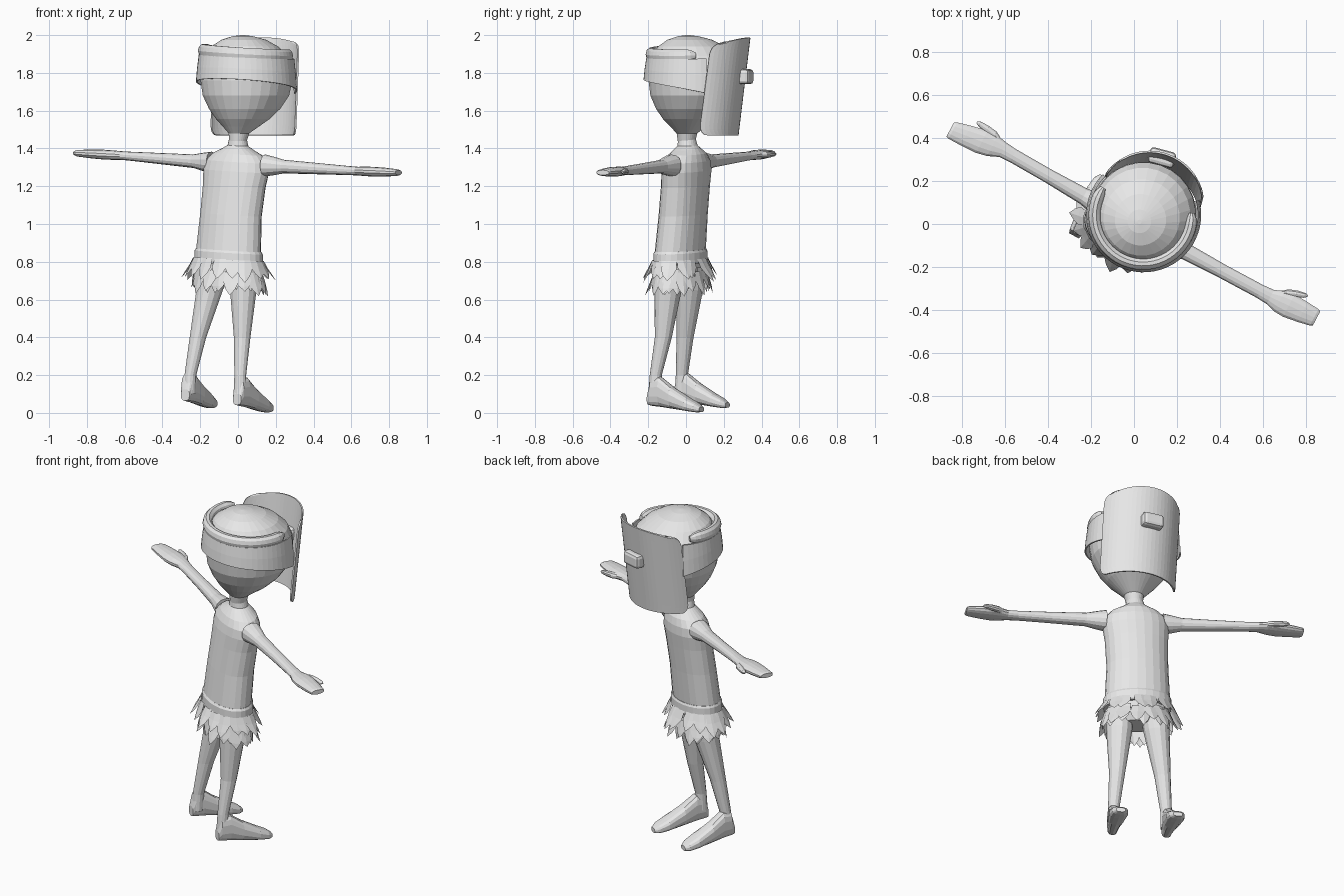
import bpy, bmesh, math, random
from mathutils import Vector as V

if "Cube" in bpy.data.objects:
    bpy.data.objects.remove(bpy.data.objects["Cube"])

random.seed(4)
grey = bpy.data.materials.new("plain grey")
grey.diffuse_color = (0.8, 0.8, 0.8, 1)
grey.use_nodes = True
grey.node_tree.nodes["Principled BSDF"].inputs["Base Color"].default_value = grey.diffuse_color

ANG = math.radians(-28)                       # the figure stands turned
U = V((math.cos(ANG), math.sin(ANG), -0.06))  # across the shoulders (slight roll)
F = V((-math.sin(ANG), math.cos(ANG), 0))     # facing direction
X, Y, Z = V((1, 0, 0)), V((0, 1, 0)), V((0, 0, 1))


def finish(name, bm):
    bmesh.ops.recalc_face_normals(bm, faces=bm.faces)
    me = bpy.data.meshes.new(name)
    bm.to_mesh(me)
    bm.free()
    me.materials.append(grey)
    ob = bpy.data.objects.new(name, me)
    bpy.context.collection.objects.link(ob)
    return ob


def loft(name, sections, a, b, n=16, power=1.0):
    """Skin rings given as (centre, radius along a, radius along b)."""
    bm = bmesh.new()
    rings = []
    for c, ra, rb in sections:
        ring = []
        for i in range(n):
            t = 2 * math.pi * (i + 0.5) / n
            ct, st = math.cos(t), math.sin(t)
            p = a * (ra * math.copysign(abs(ct) ** power, ct))
            q = b * (rb * math.copysign(abs(st) ** power, st))
            ring.append(bm.verts.new(V(c) + p + q))
        rings.append(ring)
    for r, s in zip(rings, rings[1:]):
        for i in range(n):
            j = (i + 1) % n
            bm.faces.new((r[i], r[j], s[j], s[i]))
    bm.faces.new(rings[0])
    bm.faces.new(rings[-1])
    return finish(name, bm)


def sheet(name, rows, thick):
    """Grid of points turned into a thin shell."""
    bm = bmesh.new()
    vs = [[bm.verts.new(p) for p in row] for row in rows]
    for r, s in zip(vs, vs[1:]):
        for i in range(len(r) - 1):
            bm.faces.new((r[i], r[i + 1], s[i + 1], s[i]))
    ob = finish(name, bm)
    m = ob.modifiers.new("thickness", 'SOLIDIFY')
    m.thickness = thick
    m.offset = 0
    return ob


# torso with neck
torso = [(-.05, -.04, .69, .10, .07), (-.05, -.035, .75, .165, .105), (-.05, -.03, .86, .184, .118),
         (-.037, -.015, 1.05, .174, .115), (-.02, -.003, 1.2, .178, .113), (-.01, .003, 1.28, .188, .112),
         (-.005, .005, 1.33, .18, .105), (0, .007, 1.37, .14, .09), (0, .008, 1.395, .09, .07),
         (0, .008, 1.415, .056, .053), (0, .005, 1.45, .047, .047), (.003, .005, 1.49, .055, .055)]
loft("torso", [(s[:3], s[3], s[4]) for s in torso], U, F, 24)

# head
head = [(0, .003, 1.44, .047), (.005, .005, 1.48, .055), (.015, .012, 1.515, .095), (.025, .02, 1.555, .142),
        (.035, .03, 1.61, .19), (.042, .04, 1.68, .23), (.045, .045, 1.76, .245), (.045, .045, 1.83, .242),
        (.04, .04, 1.89, .222), (.035, .03, 1.94, .178), (.03, .02, 1.975, .12), (.025, .012, 1.994, .055),
        (.025, .01, 2.0, .01)]
loft("head", [(s[:3], s[3], s[3]) for s in head], X, Y, 28)

# head strap: flared shell round the back of the head
rows = [[], [], []]
for k in range(37):
    deg = 135 + 240 * k / 36
    t = math.radians(deg)
    d = abs(deg - 255) / 120
    out = V((math.cos(t), math.sin(t), 0))
    roll = -0.05 * 0.25 * out.dot(F.cross(Z))
    low = 1.77 - 0.07 * d * d + roll
    for row, f, r in zip(rows, (0, .5, 1), (.264, .258, .249)):
        row.append(V((.045, .043, 0)) + out * r + Z * (low + (1.885 + roll - low) * f))
sheet("head_strap", rows, .008)

# rolled rim above the strap, open at the face
bm = bmesh.new()
rings = []
N = 32
for k in range(N + 1):
    t = math.radians(145 + 218 * k / N)
    out = V((math.cos(t), math.sin(t), 0))
    e = min(k, N - k)
    s = (0.45, 0.85, 1)[min(e, 2)]
    c = V((.042, .04, 1.905 - 0.015 * out.dot(U))) + out * .226
    rings.append([bm.verts.new(c + out * (.028 * s * math.cos(a)) + Z * (.036 * s * math.sin(a)))
                  for a in [2 * math.pi * i / 10 for i in range(10)]])
for r, s in zip(rings, rings[1:]):
    for i in range(10):
        bm.faces.new((r[i], r[(i + 1) % 10], s[(i + 1) % 10], s[i]))
bm.faces.new(rings[0])
bm.faces.new(rings[-1])
finish("rolled_rim", bm)

# face shield: curved, leaning forward, rounded corners
rows = []
LOOK = V((math.cos(math.radians(75)), math.sin(math.radians(75)), 0))
for j in range(25):
    v = 0.5 - 0.5 * math.cos(math.pi * j / 24)
    e = min(v, 1 - v, .12) / .12
    half = 66 * (1 - .15 * (1 - math.sqrt(1 - (1 - e) ** 2)))
    row = []
    for i in range(25):
        f = i / 12 - 1
        t = math.radians(76.5 + half * f)
        c = V((.056, .022, 1.47 + .517 * v - .035 * v * f * f)) + LOOK * (.065 * v)
        row.append(c + V((math.cos(t), math.sin(t), 0)) * .252)
    rows.append(row)
sheet("face_shield", rows, .009)

# nose block
bm = bmesh.new()
bmesh.ops.create_cube(bm, size=1)
side = LOOK.cross(Z)
for v in bm.verts:
    x, y, z = v.co
    v.co = V((.062, .055, 1.78)) + LOOK * (.263 + .075 * y) + side * (.125 * x) + Z * (.08 * z)
nose = finish("nose_block", bm)
m = nose.modifiers.new("rounding", 'BEVEL')
m.width = .018
m.segments = 2

# arms with flat mitten hands and thumbs
for tag, sh, wr, tip in (("left", (-.14, .075, 1.325), (-.61, .345, 1.362), (-.856, .44, 1.375)),
                         ("right", (.145, -.077, 1.31), (.635, -.34, 1.28), (.85, -.44, 1.272))):
    sh, wr, tip = V(sh), V(wr), V(tip)
    sec = [(sh.lerp(wr, t), a, b) for t, a, b in
           ((0, .06, .058), (.1, .05, .048), (.2, .04, .036), (.55, .034, .03), (.9, .034, .024))]
    sec += [(wr.lerp(tip, t), a, b) for t, a, b in
            ((0, .038, .023), (.2, .055, .025), (.4, .06, .026), (.7, .053, .023), (.95, .044, .018), (1, .038, .013))]
    loft(tag + "_arm", sec, F, Z, 14, .9)
    sec = [(wr.lerp(tip, t) + F * o, r, r * .9) for t, o, r in
           ((.12, .03, .016), (.25, .05, .02), (.42, .064, .018), (.58, .074, .013), (.64, .077, .005))]
    loft(tag + "_thumb", sec, F, Z, 10)

# legs and long wedge feet
for tag, pts, heel, toe, lift in (
        ("right", ((.03, -.09, .76), (.028, -.095, .65), (.022, -.12, .4), (.012, -.16, .2), (.01, -.165, .1)),
         (-.005, -.195), (.165, .083), -.008),
        ("left", ((-.13, .025, .76), (-.15, .018, .65), (-.212, -.005, .4), (-.252, -.022, .2), (-.258, -.025, .1)),
         (-.28, -.055), (-.135, .22), .015)):
    loft(tag + "_leg", [(p, r, r) for p, r in zip(pts, (.078, .072, .045, .032, .034))], X, Y, 14)
    h, d = V((*heel, 0)), V((toe[0] - heel[0], toe[1] - heel[1], 0))
    across = d.normalized().cross(Z)
    sec = []
    for s, w, lo, hi in ((0, .026, .05, .11), (.06, .032, .045, .19), (.22, .038, .04, .2), (.45, .046, .03, .145),
                         (.75, .052, .016, .088), (.92, .044, .01, .06), (1, .026, .013, .04)):
        sec.append((h + d * s + Z * ((lo + hi) / 2 + lift), w, (hi - lo) / 2))
    loft(tag + "_foot", sec, across, Z, 14, .75)

# waistband
loft("waistband", [((-.05, -.032, .79), .19, .124), ((-.05, -.03, .80), .194, .127),
                   ((-.049, -.03, .85), .193, .126), ((-.049, -.029, .862), .186, .119)], U, F, 28)

# leaf skirt in two tiers of bent pointed leaves
bm = bmesh.new()
for count, top, length, flare, inset in ((17, .815, .115, .55, 0), (17, .75, .115, .38, .008), (12, .77, .14, .15, .015)):
    for k in range(count):
        t = 2 * math.pi * (k + random.uniform(-.2, .2)) / count
        base = V((-.05, -.032, top)) + U * ((.193 - inset) * math.cos(t)) + F * ((.126 - inset) * math.sin(t))
        out = (U * (math.cos(t) / .19) + F * (math.sin(t) / .126)).normalized()
        out.z = 0
        tan = out.cross(Z) * .042
        L = length * random.uniform(.8, 1.1)
        fl = flare * random.uniform(.6, 1.3)
        bend = tan * random.uniform(-.5, .5)
        prof = []
        for s, w in ((0, .8), (.4, 1), (.72, .65)):
            c = base + out * (L * fl * s * (.7 + .3 * s)) - Z * (L * s) + bend * s
            prof.append([bm.verts.new(c - tan * w), bm.verts.new(c + out * .006), bm.verts.new(c + tan * w)])
        tipv = bm.verts.new(base + out * (L * fl) - Z * L + bend)
        for r, s in zip(prof, prof[1:]):
            for i in (0, 1):
                bm.faces.new((r[i], r[i + 1], s[i + 1], s[i]))
        for i in (0, 1):
            bm.faces.new((prof[2][i], prof[2][i + 1], tipv))
finish("leaf_skirt", bm)
